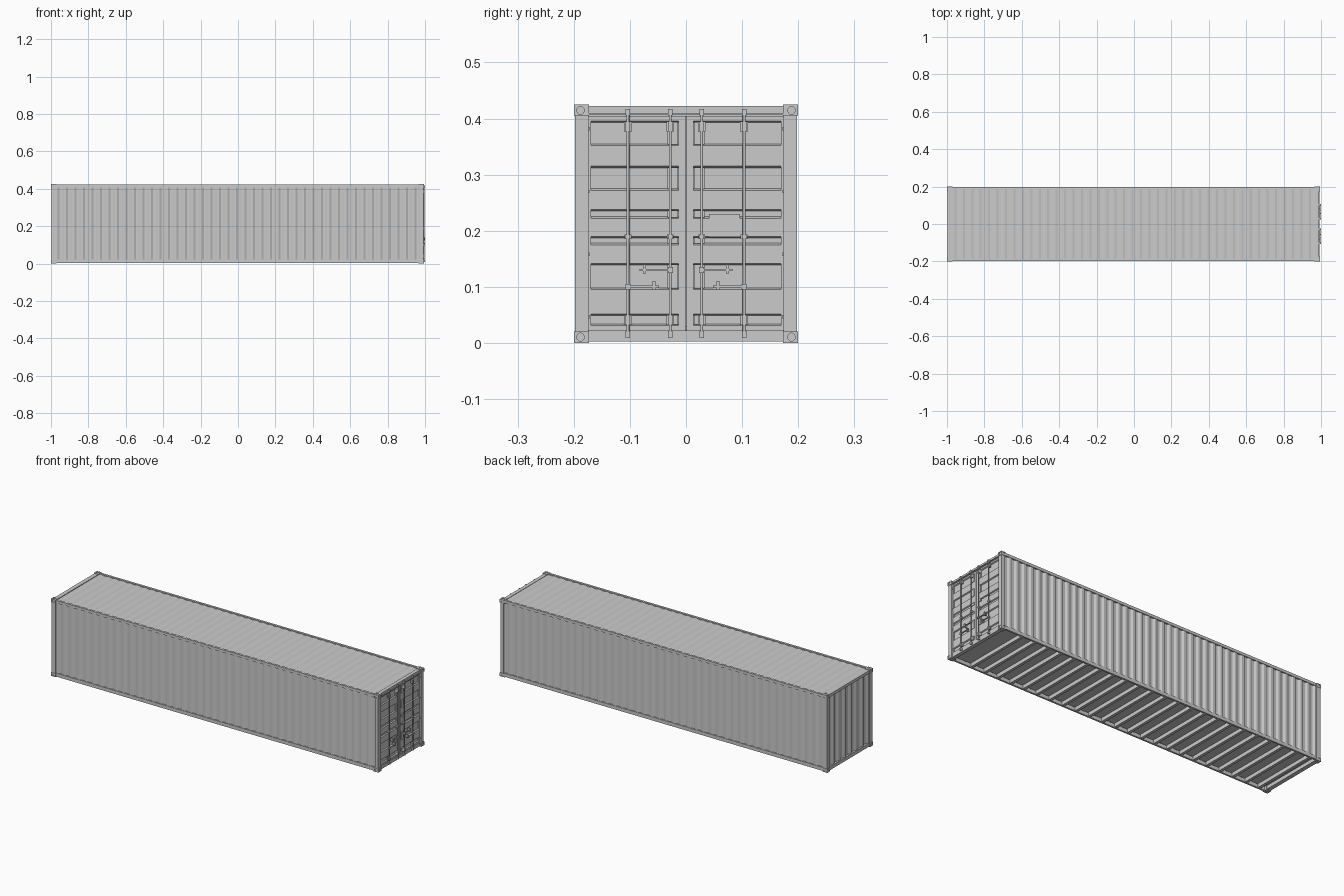
import bpy, bmesh, math
from mathutils import Vector, Matrix

cube = bpy.data.objects.get("Cube")
if cube:
    bpy.data.objects.remove(cube)

grey = bpy.data.materials.new("container grey")
grey.use_nodes = True
COLOUR = (0.6, 0.6, 0.6, 1)
grey.diffuse_color = COLOUR
grey.node_tree.nodes["Principled BSDF"].inputs["Base Color"].default_value = COLOUR


def finish(name, bm, recalc=True):
    if recalc:
        bmesh.ops.recalc_face_normals(bm, faces=bm.faces)
    mesh = bpy.data.meshes.new(name)
    bm.to_mesh(mesh)
    bm.free()
    mesh.materials.append(grey)
    obj = bpy.data.objects.new(name, mesh)
    bpy.context.collection.objects.link(obj)
    return obj


def add_box(bm, x, y, z):
    """Box from (low, high) pairs."""
    centre = Vector([sum(p) / 2 for p in (x, y, z)])
    size = [abs(p[1] - p[0]) for p in (x, y, z)]
    bmesh.ops.create_cube(bm, size=1, matrix=Matrix.Translation(centre) @ Matrix.Diagonal((*size, 1)))


def boxes(name, items):
    bm = bmesh.new()
    for item in items:
        add_box(bm, *item)
    return finish(name, bm)


def sheet(name, points, direction, outward):
    """Sweep an open profile into a folded sheet that faces outward."""
    bm = bmesh.new()
    a = [bm.verts.new(p) for p in points]
    b = [bm.verts.new(Vector(p) + Vector(direction)) for p in points]
    faces = [bm.faces.new((a[i], a[i + 1], b[i + 1], b[i])) for i in range(len(a) - 1)]
    bm.normal_update()
    if faces[0].normal.dot(Vector(outward)) < 0:
        bmesh.ops.reverse_faces(bm, faces=faces)
    return finish(name, bm, recalc=False)


def wave(start, end, count, depth):
    """Trapezoid corrugation as (position, inset) pairs."""
    pitch = (end - start) / count
    pts = []
    for i in range(count):
        s = start + i * pitch
        pts += [(s, 0), (s + pitch * .26, 0), (s + pitch * .5, depth), (s + pitch * .76, depth)]
    return pts + [(end, 0)]


# Corrugated walls, roof and floor
for side, word in ((-1, "right"), (1, "left")):
    sheet("side_wall_" + ("front" if side < 0 else "back"),
          [(x, side * (.196 - d), .012) for x, d in wave(-.976, .976, 43, .006)],
          (0, 0, .4), (0, side, 0))
sheet("roof", [(x, -.19, .42 - d) for x, d in wave(-.972, .968, 43, .003)], (0, .38, 0), (0, 0, 1))
sheet("end_wall", [(-.993 + d, y, .012) for y, d in wave(-.178, .178, 7, .007)], (0, 0, .4), (-1, 0, 0))
boxes("floor", [((-.985, .97), (-.19, .19), (.024, .029))])

# Frame
boxes("corner_posts", [(x, (s * .198, s * .174), (.004, .421))
                       for s in (-1, 1) for x in ((-.997, -.973), (.972, .992))])
boxes("bottom_rails", [((-.985, .985), (s * .198, s * .188), (.003, .022)) for s in (-1, 1)])
boxes("top_rails", [((-.985, .985), (s * .198, s * .186), (.408, .423)) for s in (-1, 1)])
boxes("end_beams", [((-.997, -.974), (-.18, .18), (.003, .022)),
                    ((-.997, -.974), (-.18, .18), (.406, .422)),
                    ((.968, .988), (-.18, .18), (.003, .022)),
                    ((.968, .988), (-.18, .18), (.404, .422))])
boxes("door_gutter", [((.988, .993), (-.174, .174), (.406, .409))])

# Floor cross members as channels
channels = []
for i in range(23):
    x = -.935 + i * .0815
    channels += [((x, x + .003), (-.19, .19), (.004, .025)), ((x - .012, x), (-.19, .19), (.004, .006))]
boxes("cross_members", channels)

# Corner castings with oval sockets
castings = boxes("corner_castings", [(x, (s * .2, s * .173), z) for s in (-1, 1)
                                     for x in ((-1, -.971), (.966, .995)) for z in ((0, .02), (.405, .425))])
bm = bmesh.new()
for cx, ox in ((-.9855, -1), (.9805, .995)):
    for s in (-1, 1):
        for cz, oz in ((.0105, 0), (.4145, .425)):
            sockets = (((ox, s * .188, cz), 'Y', .0065, .0072),
                       ((cx, s * .2, cz), 'X', .0085, .006),
                       ((cx, s * .187, oz), 'Z', .0085, .006))
            for place, axis, wide, tall in sockets:
                turn = Matrix.Identity(4) if axis == 'Z' else Matrix.Rotation(math.pi / 2, 4, axis)
                stretch = Matrix.Diagonal((tall, wide, 1, 1) if axis == 'Y' else (wide, tall, 1, 1))
                bmesh.ops.create_cone(bm, cap_ends=True, segments=16, radius1=1, radius2=1, depth=.006,
                                      matrix=Matrix.Translation(place) @ turn @ stretch)
cutter = finish("socket_cutter", bm)
cutter.hide_render = True
cutter.hide_viewport = True
cutter.display_type = 'WIRE'
cut = castings.modifiers.new("sockets", 'BOOLEAN')
cut.operation = 'DIFFERENCE'
cut.object = cutter

# Doors: horizontal folded recesses between flat stiles
bands = [(.031, .052), (.095, .142), (.175, .19), (.222, .238), (.272, .315), (.352, .396)]
profile = [(.985, .02)]
for low, high in bands:
    profile += [(.985, low), (.979, low + .003), (.979, high - .003), (.985, high)]
profile.append((.985, .405))
for s, word in ((-1, "right"), (1, "left")):
    sheet(word + "_door_panel", [(x, s * .17, z) for x, z in profile], (0, -s * .158, 0), (1, 0, 0))
    boxes(word + "_door_stiles", [((.972, .985), (s * .175, s * .169), (.02, .405)),
                                  ((.972, .985), (s * .013, s * .001), (.02, .405))])
    boxes(word + "_door_lock_plates", [((.978, .9855), (s * .033, s * .014), (a + .002, b - .002)) for a, b in bands])
    boxes(word + "_door_hinges", [((.985, .991), (s * .189, s * .184), (z - .007, z + .007))
                                  for z in (.047, .158, .27, .382)]
          + [((.985, .989), (s * .187, s * .172), (z - .003, z + .003)) for z in (.047, .158, .27, .382)])

    # Locking rods with guides and cam keepers
    bm = bmesh.new()
    for y in (s * .028, s * .1035):
        bmesh.ops.create_cone(bm, cap_ends=True, segments=10, radius1=.0026, radius2=.0026, depth=.4,
                              matrix=Matrix.Translation((.9945, y, .214)))
    rods = finish(word + "_lock_rods", bm)
    rods.data.shade_smooth()
    rods.data.set_sharp_from_angle(angle=math.radians(40))
    fittings = []
    for y in (s * .028, s * .1035):
        for z, half, tall in ((.386, .007, .009), (.189, .006, .004), (.041, .007, .009)):
            fittings += [((.984, .9925), (y - half, y + half), (z - tall, z + tall)),
                         ((.99, .998), (y - .004, y + .004), (z - tall, z + tall))]
        for z in (.015, .411):
            fittings.append(((.985, .9985), (y - .004, y + .004), (z - .006, z + .006)))
    boxes(word + "_rod_guides", fittings)

    # Handles: each reaches from its rod to a catch
    handles = []
    for z, rod, tip, catch in ((.13, .028, .083, .074), (.1, .1035, .048, .057)):
        y1, y2, c = s * rod, s * tip, s * catch
        handles += [((.993, .9975), (y1, y2), (z - .002, z + .002)),
                    ((.99, 1), (y1 - .0045, y1 + .0045), (z - .005, z + .005)),
                    ((.984, .9995), (c - .003, c + .003), (z - .006, z + .01))]
    boxes(word + "_door_handles", handles)

# Marking plate on one door
boxes("marking_plate", [((.979, .9865), (.041, .096), (.189, .23))])
